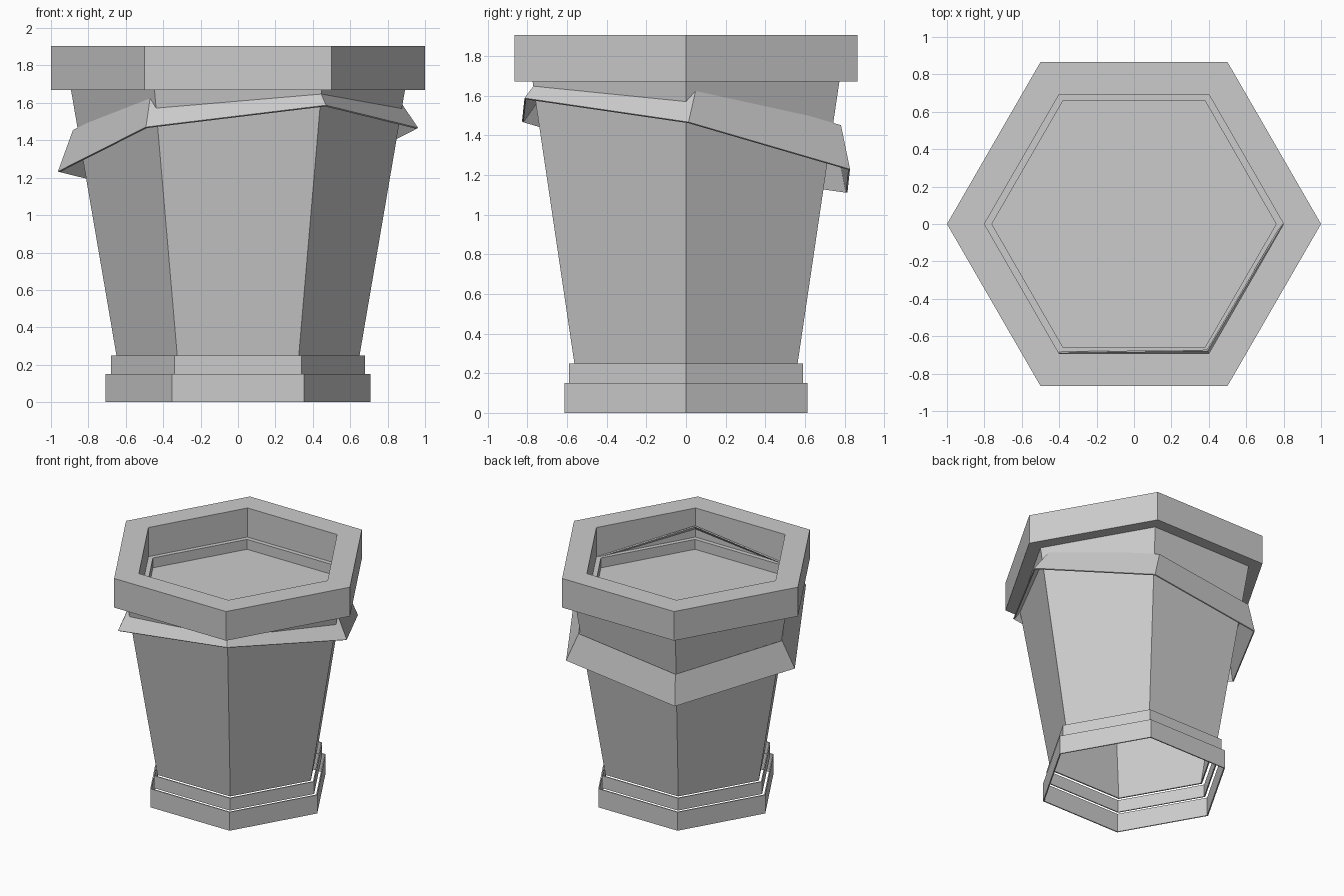
import bpy, math
from mathutils import Matrix, Vector

if "Cube" in bpy.data.objects:
    bpy.data.objects.remove(bpy.data.objects["Cube"])

grey = bpy.data.materials.new("light_grey")
grey.diffuse_color = (0.6, 0.6, 0.6, 1)
grey.use_nodes = True
grey.node_tree.nodes["Principled BSDF"].inputs["Base Color"].default_value = grey.diffuse_color


def hex_part(name, profile, closed=False, cap=False, wall=0.0, matrix=None):
    """Sweep an (radius, height) profile around six corners."""
    n = len(profile)
    verts = [(r * math.cos(math.radians(60 * k)), r * math.sin(math.radians(60 * k)), z)
             for r, z in profile for k in range(6)]
    faces = []
    for i in range(n if closed else n - 1):
        j = (i + 1) % n
        for k in range(6):
            m = (k + 1) % 6
            faces.append((i * 6 + k, i * 6 + m, j * 6 + m, j * 6 + k))
    if cap:
        faces.append(tuple((n - 1) * 6 + k for k in range(6)))
    mesh = bpy.data.meshes.new(name)
    mesh.from_pydata(verts, [], faces)
    mesh.materials.append(grey)
    obj = bpy.data.objects.new(name, mesh)
    bpy.context.collection.objects.link(obj)
    if matrix:
        obj.matrix_world = matrix
    if wall:
        mod = obj.modifiers.new("wall", 'SOLIDIFY')
        mod.thickness = wall
        mod.offset = -1
    return obj


# Stepped base made of two open bands
hex_part("base_band", [(0.708, 0), (0.708, 0.15)], wall=0.01)
hex_part("upper_base_band", [(0.68, 0.15), (0.68, 0.25)], wall=0.01)

# Flared body, open underneath
hex_part("body", [(0.65, 0.25), (0.893, 1.67)], wall=0.01)

# Heavy rim with a square section
hex_part("rim", [(1, 1.67), (1, 1.905), (0.8, 1.905), (0.8, 1.67)], closed=True)

# Ledge and sunken floor inside the rim
hex_part("inner_floor", [(0.8, 1.67), (0.76, 1.67), (0.76, 1.59)], cap=True)

# Tilted flared collar cutting through the body
tilt = Vector((0, 0, 1)).rotation_difference(Vector((-0.124, 0.22, 1)).normalized())
collar_place = Matrix.Translation((0, 0, 1.35)) @ tilt.to_matrix().to_4x4()
hex_part("tilted_collar", [(0.97, 0), (0.863, 0.215)], wall=0.01, matrix=collar_place)
